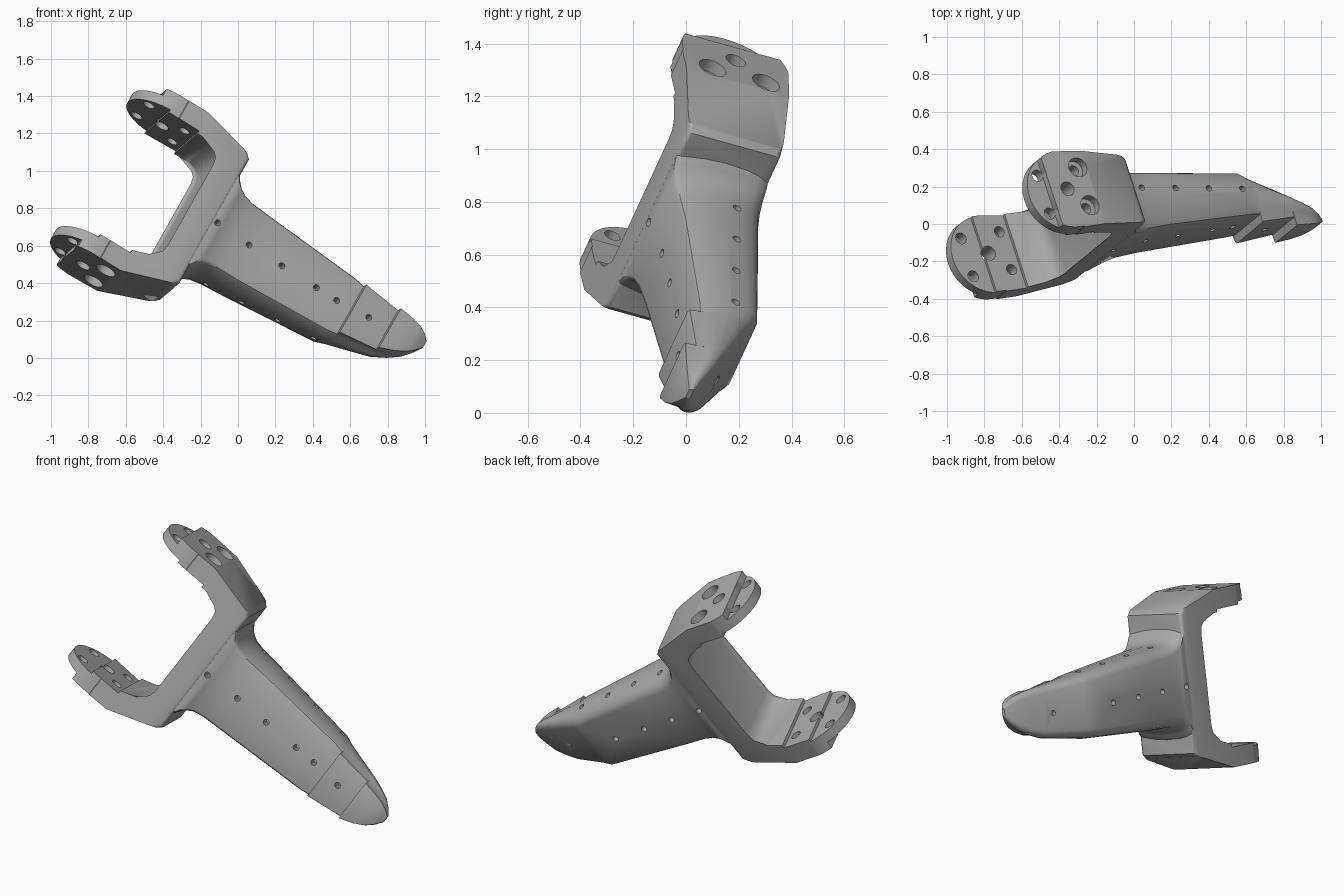
import bpy, bmesh, math
from mathutils import Matrix, Vector

if "Cube" in bpy.data.objects:
    bpy.data.objects.remove(bpy.data.objects["Cube"], do_unlink=True)

# Single plain grey
grey = bpy.data.materials.new("plain_grey")
grey.use_nodes = True
grey.diffuse_color = (0.4, 0.4, 0.4, 1)
grey.node_tree.nodes["Principled BSDF"].inputs["Base Color"].default_value = (0.4, 0.4, 0.4, 1)


def finish(bm, name):
    bmesh.ops.recalc_face_normals(bm, faces=bm.faces)
    me = bpy.data.meshes.new(name)
    bm.to_mesh(me)
    bm.free()
    ob = bpy.data.objects.new(name, me)
    bpy.context.collection.objects.link(ob)
    me.materials.append(grey)
    return ob


def loft(bm, rings):
    """Skin closed rings of points and cap both ends."""
    loops = [[bm.verts.new(p) for p in r] for r in rings]
    n = len(loops[0])
    for a, b in zip(loops, loops[1:]):
        for i in range(n):
            bm.faces.new((a[i], a[(i + 1) % n], b[(i + 1) % n], b[i]))
    bm.faces.new(loops[0])
    bm.faces.new(loops[-1])
    return loops


def boolean(ob, tool, op):
    m = ob.modifiers.new(tool.name, "BOOLEAN")
    m.operation, m.solver, m.object = op, "EXACT", tool
    bpy.context.view_layer.objects.active = ob
    bpy.ops.object.modifier_apply(modifier=m.name)
    bpy.data.objects.remove(tool, do_unlink=True)


def cylinder(bm, centre, axis, radius, depth, sides=20):
    rot = {"Z": Matrix(), "Y": Matrix.Rotation(math.pi / 2, 4, "X")}[axis]
    bmesh.ops.create_cone(bm, cap_ends=True, segments=sides, radius1=radius, radius2=radius,
                          depth=depth, matrix=Matrix.Translation(centre) @ rot)


def back_plane(x):
    return .217 - .12 * x


# Local frame: X along the foot, Y through its thickness, Z along the hinge axis
# Fork bracket: stepped C profile, the web sitting slightly off the lug centre
WEB = .015
half = [(.335, .27), (.325, .32), (.295, .35), (.25, .368), (.16, .385), (.16, .403),
        (-.03, .403), (-.03, .42), (-.25, .42), (-.25, .478), (-.1, .478), (-.1, .52),
        (.16, .52), (.45, .43), (.472, .408)]
profile = half + [(x, -z) for x, z in reversed(half)]
profile = [(x, z + WEB if x > .2 else z) for x, z in profile]
bm = bmesh.new()
caps = loft(bm, [[(x, -.225, z) for x, z in profile],
                 [(x, back_plane(x), z) for x, z in profile]])
soft = [e for e in bm.edges if all(v.co.x > .2 for v in e.verts)
        and any(set(e.verts) <= set(c) for c in caps)]
bmesh.ops.bevel(bm, geom=soft, offset=.02, segments=3, profile=.5, affect="EDGES")
bracket = finish(bm, "fork_bracket")

# Rounded lug ends
R = .22
arc = [math.pi / 2 + math.pi * i / 32 for i in range(33)]
plan = [(R * math.cos(a), R * math.sin(a)) for a in arc]
plan += [(.03, -R), (.1, -.3), (.7, -.3), (.7, .3), (.1, .3), (.03, R)]
bm = bmesh.new()
loft(bm, [[(x, y, z) for x, y in plan] for z in (-.7, .7)])
boolean(bracket, finish(bm, "lug_outline"), "INTERSECT")

# Tapering foot: station, centre, half width, gripping front, body front, inset of back
stations = [(.38, .015, .34, -.222, -.222, .003), (.45, .015, .34, -.222, -.222, .002),
            (.475, .015, .32, -.222, -.222, .001), (.49, .015, .295, -.221, -.221, 0),
            (.515, .015, .27, -.217, -.217, 0), (.55, .015, .252, -.21, -.21, 0),
            (.61, .014, .243, -.2, -.2, 0), (.75, .013, .235, -.192, -.192, 0),
            (1.29, .01, .195, -.19, -.19, 0), (1.35, .009, .182, -.19, -.19, .03),
            (1.352, .009, .182, -.235, -.19, .031), (1.57, .012, .15, -.225, -.2, .124),
            (1.572, .012, .15, -.272, -.2, .125), (1.65, .021, .126, -.274, -.22, .159),
            (1.71, .031, .098, -.271, -.237, .187), (1.75, .04, .064, -.264, -.245, .214),
            (1.782, .047, .022, -.25, -.245, .235)]
side = [(.80, 0), (.86, .02), (.89, .06), (.97, .28), (1, .5), (.97, .75), (.92, .87), (.84, .96), (.72, 1)]
section = side + [(-s, t) for s, t in reversed(side)]


def foot_ring(x, centre, w, grip, body, inset):
    square = min(1, .55 + max(0, x - .47) * 4)     # root section is squarer
    back = back_plane(x) - inset
    ring = []
    for s, t in section:
        front = grip if t < .05 else body
        wide = math.copysign(1 - (1 - abs(s)) * square, s)
        ring.append((x, front + (back - front) * t, centre + w * wide))
    return ring


bm = bmesh.new()
loft(bm, [foot_ring(*s) for s in stations])
boolean(bracket, finish(bm, "tapered_foot"), "UNION")

# Lug screw holes with counterbores on the thick half
bm = bmesh.new()
for s in (-1, 1):
    cylinder(bm, (0, 0, .48 * s), "Z", .04, .3)
    for y in (-.11, .11):
        cylinder(bm, (-.13, y, .48 * s), "Z", .032, .3)
        cylinder(bm, (.105, y, .48 * s), "Z", .03, .3)
boolean(bracket, finish(bm, "lug_holes"), "DIFFERENCE")
bm = bmesh.new()
for s in (-1, 1):
    for y in (-.11, .11):
        cylinder(bm, (.105, y, .55 * s), "Z", .055, .16, 24)
boolean(bracket, finish(bm, "lug_counterbores"), "DIFFERENCE")

# Small lacing holes: front, back and both sides of the foot
bm = bmesh.new()
for x in (.49, .70, .91, 1.13, 1.26, 1.45):
    cylinder(bm, (x, -.25, .013), "Y", .017, .25, 12)
for x in (.49, .70, .91, 1.13, 1.53):
    cylinder(bm, (x, .1, 0), "Y", .017, .36 if x > 1.2 else .2, 12)
for i in range(4):
    for s in (-1, 1):
        cylinder(bm, (.63 + .213 * i, .03 - .025 * i, .24 * s), "Z", .017, .2, 12)
boolean(bracket, finish(bm, "lacing_holes"), "DIFFERENCE")

# Tilt into place, with the lug centre at its resting position
u = Vector((.84, .125, -.53)).normalized()
v = Vector((.468, .375, .80))
v = (v - u * v.dot(u)).normalized()
w = v.cross(u)
me = bracket.data
me.transform(Matrix((u, w, v)).transposed().to_4x4())
me.transform(Matrix.Translation((-.592, -.005, .915)))

me.materials.clear()
me.materials.append(grey)
for p in me.polygons:
    p.material_index = 0
bpy.ops.object.select_all(action="DESELECT")
bracket.select_set(True)
bpy.context.view_layer.objects.active = bracket
bpy.ops.object.shade_smooth_by_angle(angle=math.radians(35))
